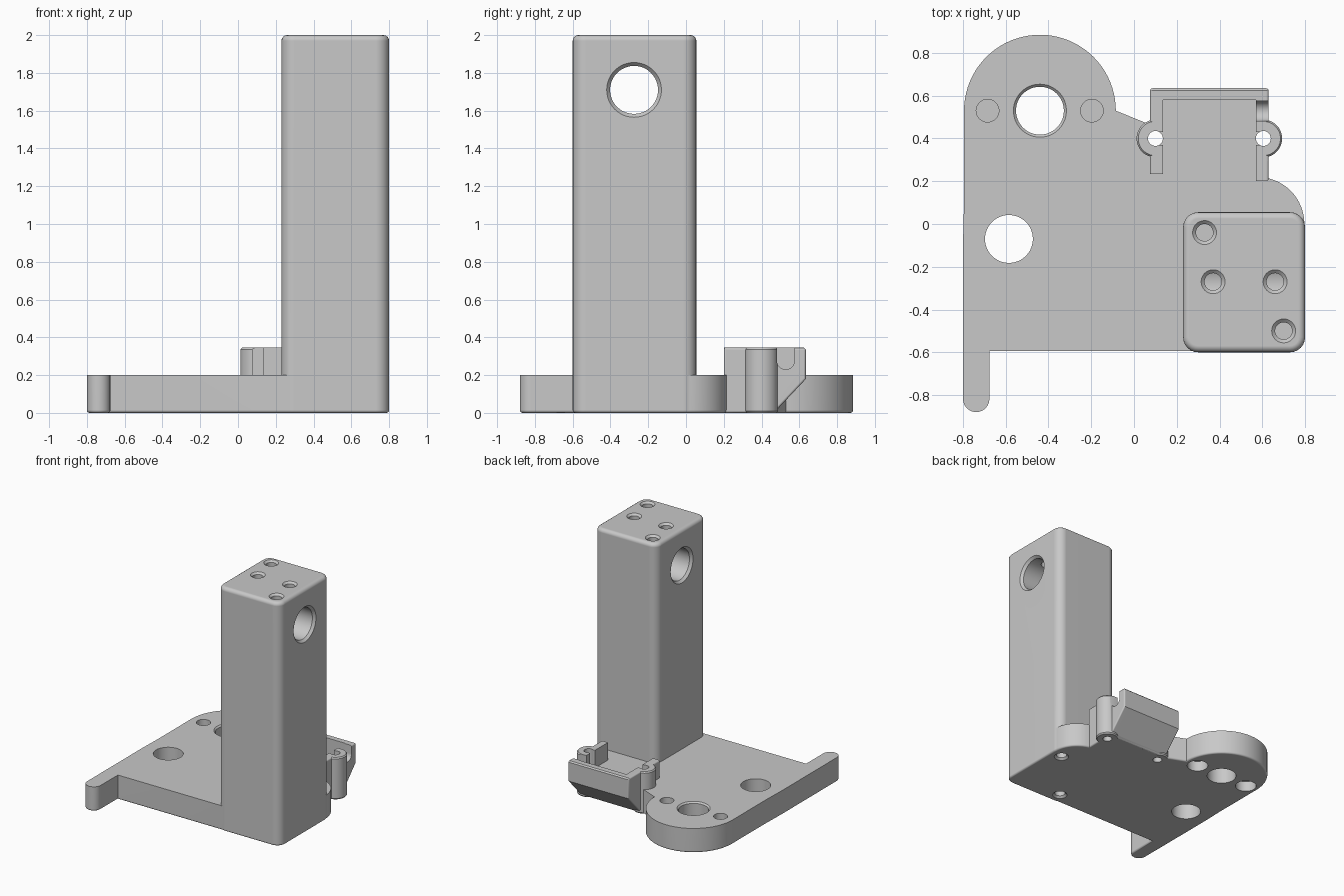
import bpy, bmesh
from math import cos, sin, radians, tau
from mathutils import Matrix, Vector

old = bpy.data.objects.get("Cube")
if old:
    bpy.data.objects.remove(old, do_unlink=True)

grey = bpy.data.materials.new("light grey plastic")
grey.use_nodes = True
colour = (0.58, 0.58, 0.58, 1)
grey.diffuse_color = colour
grey.node_tree.nodes["Principled BSDF"].inputs["Base Color"].default_value = colour

# Local (a, b, c) becomes world (c, a, b): profiles in y-z swept along x
ALONG_X = Matrix(((0, 0, 1, 0), (1, 0, 0, 0), (0, 1, 0, 0), (0, 0, 0, 1)))
UP = Matrix.Identity(4)


def finish(bm, name, matrix=UP):
    bm.transform(matrix)
    bmesh.ops.recalc_face_normals(bm, faces=bm.faces)
    mesh = bpy.data.meshes.new(name)
    bm.to_mesh(mesh)
    bm.free()
    mesh.materials.append(grey)
    ob = bpy.data.objects.new(name, mesh)
    bpy.context.collection.objects.link(ob)
    return ob


def arc(x, y, r, start, end, steps):
    angles = [radians(start + (end - start) * i / steps) for i in range(steps + 1)]
    return [(x + r * cos(a), y + r * sin(a)) for a in angles]


def prism(name, outline, low, high, matrix=UP, low_round=0, high_round=0):
    bm = bmesh.new()
    face = bm.faces.new([bm.verts.new((x, y, low)) for x, y in outline])
    top = bmesh.ops.extrude_face_region(bm, geom=[face], use_keep_orig=True)["geom"]
    for v in [g for g in top if isinstance(g, bmesh.types.BMVert)]:
        v.co.z = high
    bmesh.ops.recalc_face_normals(bm, faces=bm.faces)
    for level, size in ((low, low_round), (high, high_round)):
        if size:
            rim = [e for e in bm.edges if all(abs(v.co.z - level) < 1e-5 for v in e.verts)]
            bmesh.ops.bevel(bm, geom=rim, offset=size, segments=4, profile=0.5, affect='EDGES')
    return finish(bm, name, matrix)


def box(name, x0, x1, y0, y1, z0, z1):
    return prism(name, [(x0, y0), (x1, y0), (x1, y1), (x0, y1)], z0, z1)


def turned(name, profile, x, y, matrix=UP, sides=48):
    """Solid of revolution from (radius, height) pairs."""
    bm = bmesh.new()
    rings = [[bm.verts.new((x + r * cos(tau * i / sides), y + r * sin(tau * i / sides), h))
              for i in range(sides)] for r, h in profile]
    for a, b in zip(rings, rings[1:]):
        for i in range(sides):
            j = (i + 1) % sides
            bm.faces.new((a[i], a[j], b[j], b[i]))
    bm.faces.new(rings[0])
    bm.faces.new(rings[-1])
    return finish(bm, name, matrix)


def combine(target, tool, operation):
    mod = target.modifiers.new("combine", 'BOOLEAN')
    mod.operation = operation
    mod.solver = 'EXACT'
    mod.object = tool
    bpy.context.view_layer.objects.active = target
    bpy.ops.object.modifier_apply(modifier=mod.name)
    bpy.data.objects.remove(tool, do_unlink=True)


def cut(target, tool):
    combine(target, tool, 'DIFFERENCE')


def add(target, tool):
    combine(target, tool, 'UNION')


# Base plate with round lobe, front tab and rounded back corner
T = 0.2
outline = [(0.7, -0.595), (-0.675, -0.595)]
outline += arc(-0.738, -0.818, 0.062, 0, -180, 12)
outline += [(-0.8, -0.1), (-0.795, 0.1)]
outline += arc(-0.44, 0.53, 0.355, 180, 0, 40)
outline += [(0.05, 0.475), (0.615, 0.47)]
outline += arc(0.577, 0, 0.22, 80, 0, 14)
outline += [(0.797, -0.5)]
bracket = prism("mount_bracket", outline, 0, T, low_round=0.015)

# Square post with rounded corners
R = 0.07
post_outline = []
for x, y, a in ((0.73, -0.015, 0), (0.3, -0.015, 90), (0.3, -0.53, 180), (0.73, -0.53, 270)):
    post_outline += arc(x, y, R, a, a + 90, 6)
post = prism("post", post_outline, 0, 2, low_round=0.015, high_round=0.03)
add(bracket, post)

# Cable clip: sloped body hollowed into a three-sided wall
H = 0.345
body = [(0.2, 0), (0.46, 0), (0.48, 0.015), (0.635, 0.18), (0.635, H - 0.01), (0.625, H), (0.2, H)]
clip = prism("clip", body, 0.075, 0.63, ALONG_X, 0.012, 0.012)
cut(clip, box("pocket", 0.135, 0.57, 0.1, 0.58, T, 0.5))
cut(clip, box("short_arm_end", 0, 0.2, 0.1, 0.235, T, 0.5))
for x in (0.1, 0.605):
    boss = turned("boss", [(0.08, 0), (0.088, 0.01), (0.088, H - 0.01), (0.08, H)], x, 0.4)
    cut(boss, box("inner_half", 0.135, 0.57, 0.2, 0.6, T, 0.5))
    add(clip, boss)
cut(clip, box("left_slot", 0.1, 0.2, 0.37, 0.43, T, 0.5))
cut(clip, box("right_slot", 0.5, 0.605, 0.37, 0.43, T, 0.5))
notch = [(0.575, 0.5)] + arc(0.528, 0.277, 0.047, 0, -180, 12) + [(0.481, 0.5)]
cut(clip, prism("side_notch", notch, 0.54, 0.75, ALONG_X))
add(bracket, clip)

# Through holes in the plate and clip
cut(bracket, turned("lobe_hole", [(0.112, -0.1), (0.112, T - 0.012), (0.124, T), (0.124, 0.4)], -0.44, 0.53))
cut(bracket, turned("plate_hole", [(0.112, -0.1), (0.112, 0.4)], -0.585, -0.07))
for x in (0.1, 0.605):
    cut(bracket, turned("clip_hole", [(0.035, -0.1), (0.035, 0.5)], x, 0.4, sides=24))

# Blind holes either side of the lobe, wider underneath
for x in (-0.685, -0.197):
    cut(bracket, turned("upper_recess", [(0.053, 0.1), (0.053, 0.4)], x, 0.53))
    cut(bracket, turned("lower_recess", [(0.08, -0.1), (0.08, 0.085)], x, 0.53))

# Chamfered screw holes in the post top and underside
for x, y in ((0.33, -0.04), (0.37, -0.27), (0.66, -0.27), (0.7, -0.5)):
    cut(bracket, turned("top_screw_hole", [(0.04, 1.7), (0.04, 1.985), (0.056, 2), (0.056, 2.1)], x, y, sides=32))
for x, y in ((0.7, -0.04), (0.33, -0.5)):
    cut(bracket, turned("bottom_screw_hole", [(0.056, -0.1), (0.056, 0), (0.04, 0.015), (0.04, 0.3)], x, y, sides=32))

# Cross hole through the post, flared at both ends
cross = [(0.145, 0.1), (0.145, 0.23), (0.127, 0.25), (0.127, 0.78), (0.145, 0.8), (0.145, 0.9)]
cut(bracket, turned("cross_hole", cross, -0.275, 1.71, ALONG_X))

# Smooth shading with crisp edges
bpy.ops.object.select_all(action='DESELECT')
bracket.select_set(True)
bpy.context.view_layer.objects.active = bracket
bpy.ops.object.shade_smooth_by_angle(angle=radians(32))
weighted = bracket.modifiers.new("even_shading", 'WEIGHTED_NORMAL')
weighted.keep_sharp = True
